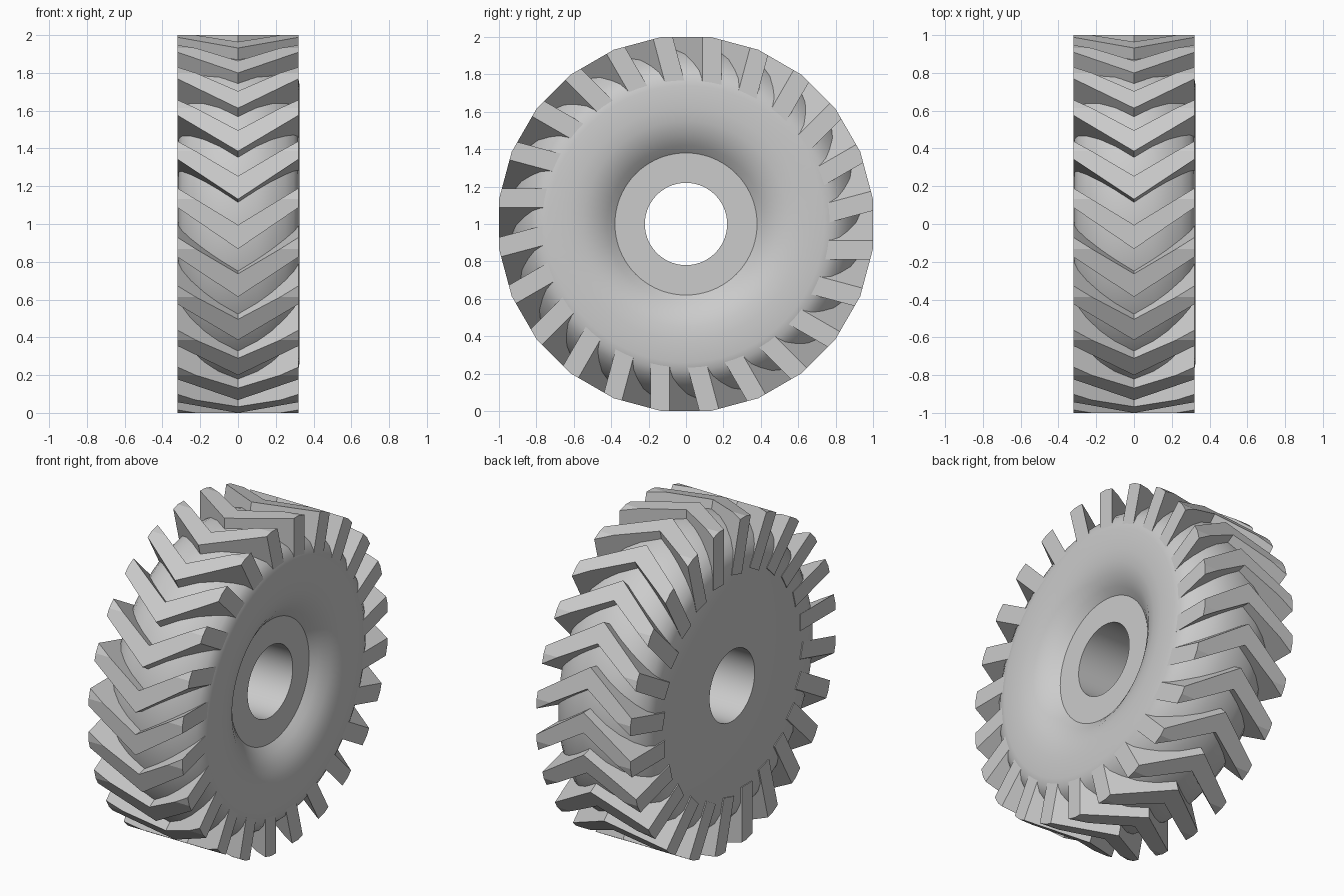
import bpy, bmesh, math
from mathutils import Matrix, Vector

cube = bpy.data.objects.get("Cube")
if cube:
    bpy.data.objects.remove(cube, do_unlink=True)

grey = bpy.data.materials.new("rubber_grey")
grey.use_nodes = True
colour = (0.6, 0.6, 0.6, 1)
grey.diffuse_color = colour
grey.node_tree.nodes["Principled BSDF"].inputs["Base Color"].default_value = colour

AXLE = Vector((0, 0, 1))
LUGS = 24
PITCH = math.tau / LUGS


def add_object(name, bm):
    bmesh.ops.recalc_face_normals(bm, faces=bm.faces)
    mesh = bpy.data.meshes.new(name)
    bm.to_mesh(mesh)
    bm.free()
    mesh.materials.append(grey)
    obj = bpy.data.objects.new(name, mesh)
    obj.location = AXLE
    bpy.context.collection.objects.link(obj)
    return obj


# Wheel body: closed profile (x, radius) turned around the axle
profile = [
    (-0.315, 0.22), (-0.315, 0.76), (-0.295, 0.815), (-0.25, 0.865),
    (-0.18, 0.91), (-0.1, 0.937), (0, 0.945), (0.1, 0.937), (0.18, 0.91),
    (0.25, 0.865), (0.295, 0.825), (0.317, 0.785), (0.325, 0.74),
    (0.325, 0.62), (0.317, 0.55), (0.295, 0.48), (0.255, 0.42),
    (0.22, 0.38), (0.22, 0.22),
]
bm = bmesh.new()
points = [bm.verts.new((x, 0, r)) for x, r in profile]
edges = [bm.edges.new((a, b)) for a, b in zip(points, points[1:] + points[:1])]
bmesh.ops.spin(bm, geom=points + edges, cent=(0, 0, 0), axis=(1, 0, 0),
               angle=math.tau, steps=72, use_duplicate=False)
bmesh.ops.remove_doubles(bm, verts=bm.verts, dist=1e-4)
body = add_object("wheel_body", bm)
bpy.ops.object.select_all(action="DESELECT")
body.select_set(True)
bpy.context.view_layer.objects.active = body
bpy.ops.object.shade_smooth_by_angle(angle=math.radians(35))

# Chevron lug: V outline raised radially, its trailing corners trimmed
outline = [(-0.32, 0.19), (0, -0.005), (0.32, 0.19),
           (0.32, 0.087), (0, -0.132), (-0.32, 0.087)]
bm = bmesh.new()
low = [bm.verts.new((x, y, 0.66)) for x, y in outline]
high = [bm.verts.new((x, y, 1)) for x, y in outline]
for ring in (low, high):
    a, b, c, d, e, f = ring
    bm.faces.new((a, b, e, f))
    bm.faces.new((b, c, d, e))
for i in range(len(outline)):
    j = (i + 1) % len(outline)
    bm.faces.new((low[i], low[j], high[j], high[i]))
trim = Vector((0, math.sin(PITCH), math.cos(PITCH)))
bmesh.ops.bisect_plane(bm, geom=bm.verts[:] + bm.edges[:] + bm.faces[:],
                       plane_co=trim, plane_no=trim, clear_outer=True)
bmesh.ops.holes_fill(bm, edges=[e for e in bm.edges if e.is_boundary], sides=0)

# Repeat the lug around the rim
first = bm.verts[:] + bm.edges[:] + bm.faces[:]
for i in range(1, LUGS):
    copy = bmesh.ops.duplicate(bm, geom=first)["geom"]
    verts = [v for v in copy if isinstance(v, bmesh.types.BMVert)]
    bmesh.ops.rotate(bm, verts=verts, cent=(0, 0, 0),
                     matrix=Matrix.Rotation(i * PITCH, 3, "X"))
add_object("tread_lugs", bm)
